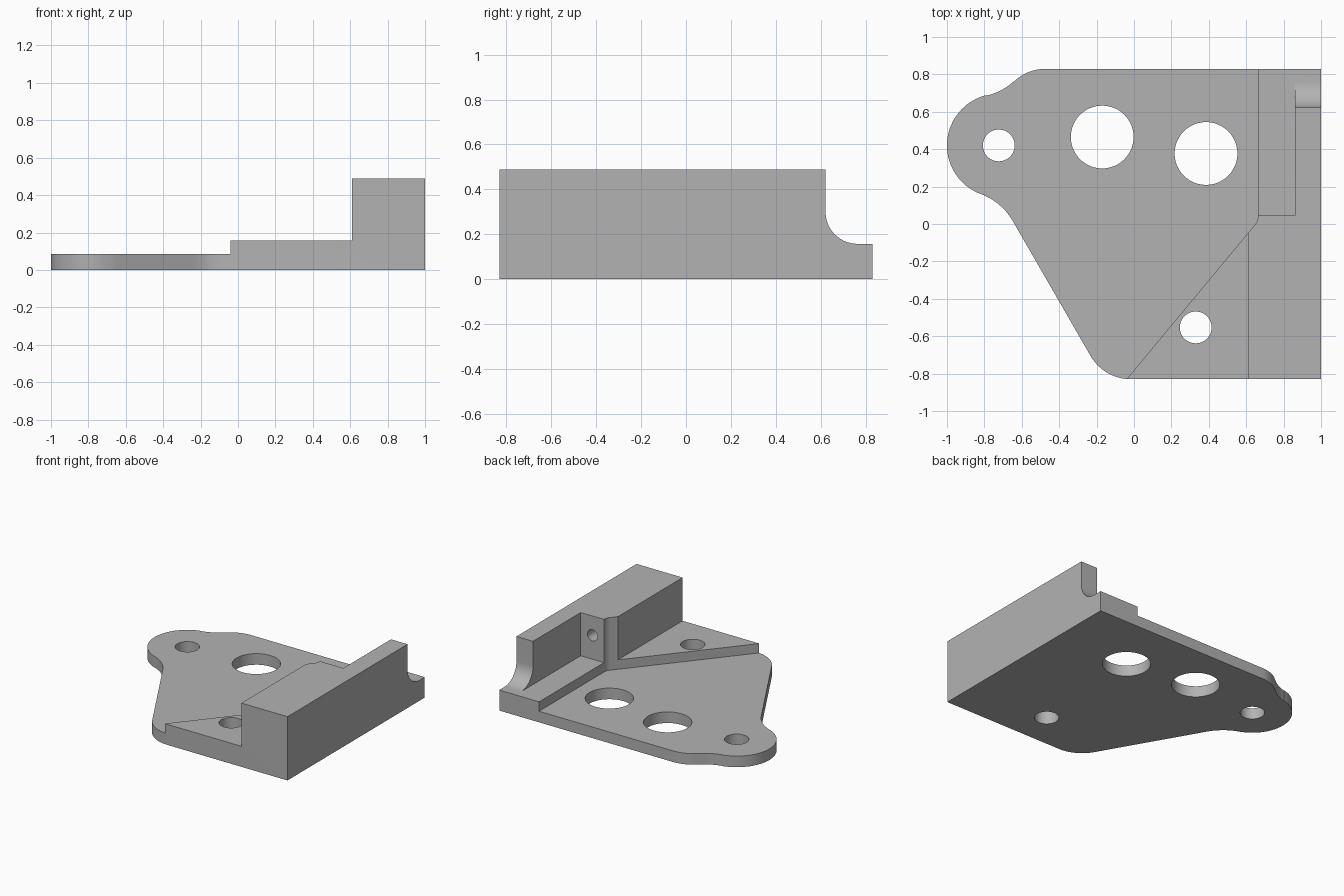
import bpy, bmesh
from math import cos, sin, radians
from mathutils import Matrix

cube = bpy.data.objects.get("Cube")
if cube:
    bpy.data.objects.remove(cube, do_unlink=True)

PLATE, STEP, TOP, HALF = 0.085, 0.157, 0.488, 0.83

grey = bpy.data.materials.new("plain grey")
grey.use_nodes = True
grey.diffuse_color = (0.45, 0.45, 0.45, 1)
grey.node_tree.nodes["Principled BSDF"].inputs["Base Color"].default_value = grey.diffuse_color


def arc(cx, cy, r, start, end, n=14):
    angles = [radians(start + (end - start) * i / n) for i in range(n + 1)]
    return [(cx + r * cos(a), cy + r * sin(a)) for a in angles]


def prism(name, outline, low, high, along_x=False):
    """Extrude an outline along z, or a (y, z) outline along x."""
    bm = bmesh.new()
    place = (lambda a, b: (low, a, b)) if along_x else (lambda a, b: (a, b, low))
    face = bm.faces.new([bm.verts.new(place(a, b)) for a, b in outline])
    ext = bmesh.ops.extrude_face_region(bm, geom=[face])
    new = [v for v in ext["geom"] if isinstance(v, bmesh.types.BMVert)]
    d = high - low
    bmesh.ops.translate(bm, verts=new, vec=(d, 0, 0) if along_x else (0, 0, d))
    bmesh.ops.recalc_face_normals(bm, faces=bm.faces)
    mesh = bpy.data.meshes.new(name)
    bm.to_mesh(mesh)
    bm.free()
    obj = bpy.data.objects.new(name, mesh)
    bpy.context.collection.objects.link(obj)
    mesh.materials.append(grey)
    return obj


def cut(target, cutter):
    mod = target.modifiers.new("cut", 'BOOLEAN')
    mod.operation, mod.solver, mod.object = 'DIFFERENCE', 'EXACT', cutter
    bpy.context.view_layer.objects.active = target
    bpy.ops.object.modifier_apply(modifier=mod.name)
    bpy.data.objects.remove(cutter, do_unlink=True)


# Full-height blank with the lobed outline
outline = [(1, -HALF), (1, HALF)]
outline += arc(-0.47, HALF - 0.25, 0.25, 90, 133)
outline += arc(-0.865, 1.007, 0.33, -47, -76.4)[1:]
outline += arc(-0.723, 0.42, 0.277, 103.6, 249.5, 36)
outline += arc(-0.934, -0.149, 0.33, 69.5, 30)[1:]
outline += arc(-0.016, 0.25 - HALF, 0.25, 210, 270)
bracket = prism("bracket", outline, 0, TOP)

# Thin plate area beside the slanted step
plate_area = [(-0.54, -1.432)] + arc(0.583, 0.045, 0.08, -39.4, 0)
plate_area += [(0.663, 2), (-2, 2), (-2, -1.432)]
cut(bracket, prism("plate_cutter", plate_area, PLATE, 1))

# Mid-height step around the upright block
step_area = [(-2, -2), (0.61, -2), (0.61, 0), (0.55, 0.045),
             (0.86, 0.045), (0.86, 2), (-2, 2)]
cut(bracket, prism("step_cutter", step_area, STEP, 1))

# Concave end of the upright wall
r = 0.142
end_profile = arc(0.622 + r, STEP + r, r, 180, 270) + [(2, STEP), (2, 1), (0.622, 1)]
cut(bracket, prism("wall_end_cutter", end_profile, 0.8, 1.2, True))

# Vertical holes
for x, y, radius in [(-0.723, 0.42, 0.085), (0.33, -0.553, 0.085),
                     (-0.17, 0.465, 0.168), (0.385, 0.377, 0.168)]:
    cut(bracket, prism("hole_cutter", arc(x, y, radius, 0, 352.5, 47), -1, 1))

# Horizontal hole through the block
bore = prism("bore_cutter", arc(0, 0, 0.043, 0, 348.75, 31), -1, 0.3)
bore.data.transform(Matrix.Translation((0.76, -0.3, 0.34)) @ Matrix.Rotation(radians(90), 4, 'X'))
cut(bracket, bore)

# Smooth curved walls, keep the edges crisp
bpy.ops.object.select_all(action='DESELECT')
bracket.select_set(True)
bpy.context.view_layer.objects.active = bracket
bpy.ops.object.shade_smooth_by_angle(angle=radians(30))
